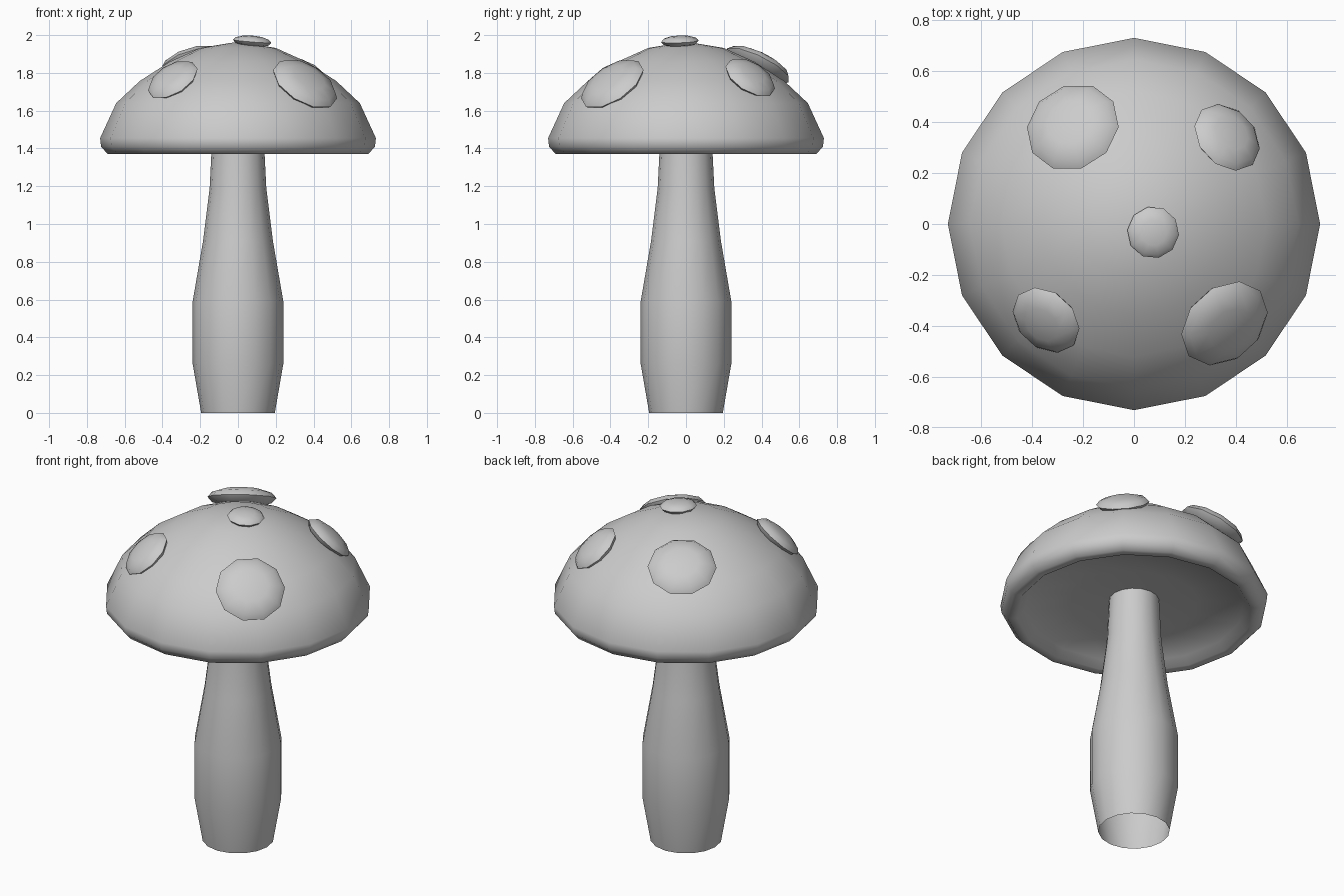
import bpy, bmesh, math
from mathutils import Matrix, Vector

if "Cube" in bpy.data.objects:
    bpy.data.objects.remove(bpy.data.objects["Cube"])


def finish(name, bm, angle=60):
    bmesh.ops.recalc_face_normals(bm, faces=bm.faces)
    mesh = bpy.data.meshes.new(name)
    bm.to_mesh(mesh)
    bm.free()
    ob = bpy.data.objects.new(name, mesh)
    bpy.context.collection.objects.link(ob)
    bpy.ops.object.select_all(action='DESELECT')
    ob.select_set(True)
    bpy.context.view_layer.objects.active = ob
    bpy.ops.object.shade_smooth_by_angle(angle=math.radians(angle))
    return ob


def lathe(name, profile, sides=16):
    bm = bmesh.new()
    verts = [bm.verts.new((r, 0, z)) for r, z in profile]
    edges = [bm.edges.new(pair) for pair in zip(verts, verts[1:])]
    bmesh.ops.spin(bm, geom=verts + edges, cent=(0, 0, 0), axis=(0, 0, 1),
                   angle=math.tau, steps=sides, use_duplicate=False)
    bmesh.ops.remove_doubles(bm, verts=bm.verts, dist=0.0005)
    return finish(name, bm)


# Stem, open at the base
lathe("stem", [(0.195, 0), (0.24, 0.26), (0.24, 0.59), (0.185, 0.91),
               (0.15, 1.19), (0.137, 1.45)])

# Cap with rolled rim and slightly hollow underside
lathe("cap", [(0, 1.965), (0.2, 1.932), (0.36, 1.86), (0.52, 1.757),
              (0.645, 1.64), (0.73, 1.455), (0.725, 1.41), (0.69, 1.37),
              (0.64, 1.37), (0.60, 1.41), (0.35, 1.43), (0.12, 1.45), (0, 1.45)])


# Raised spots: centre, radius and tilt away from vertical
def spot(name, centre, radius, tilt):
    bm = bmesh.new()
    bmesh.ops.create_uvsphere(bm, u_segments=10, v_segments=6, radius=1)
    heading = math.atan2(centre[1], centre[0])
    matrix = (Matrix.Translation(Vector(centre))
              @ Matrix.Rotation(heading, 4, 'Z')
              @ Matrix.Rotation(math.radians(tilt), 4, 'Y')
              @ Matrix.Diagonal((radius, radius, radius * 0.3, 1)))
    bmesh.ops.transform(bm, matrix=matrix, verts=bm.verts)
    finish(name, bm)


spot("spot_top", (0.075, -0.033, 1.967), 0.102, 5)
spot("spot_back_left", (-0.24, 0.38, 1.84), 0.188, 30)
spot("spot_back_right", (0.365, 0.34, 1.775), 0.147, 42)
spot("spot_front_left", (-0.345, -0.377, 1.763), 0.147, 42)
spot("spot_front_right", (0.355, -0.39, 1.74), 0.19, 42)
